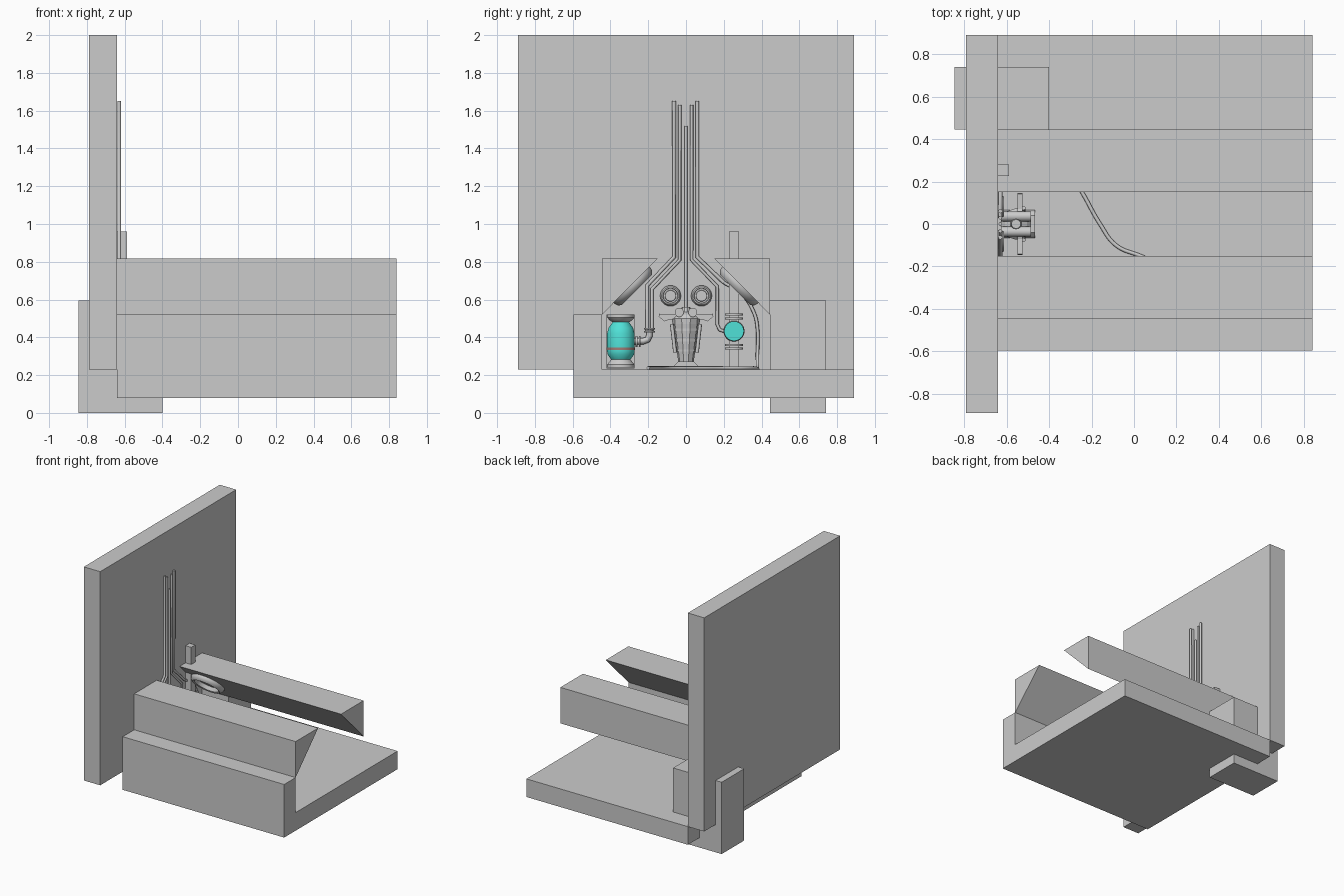
import bpy, bmesh, math
from mathutils import Vector, Matrix

if "Cube" in bpy.data.objects:
    bpy.data.objects.remove(bpy.data.objects["Cube"])


def material(name, rgb):
    m = bpy.data.materials.new(name)
    m.diffuse_color = (*rgb, 1)
    m.use_nodes = True
    m.node_tree.nodes["Principled BSDF"].inputs["Base Color"].default_value = m.diffuse_color
    return m


CYAN = material("cyan", (0.08, 0.75, 0.68))
BROWN = material("strap_brown", (0.35, 0.2, 0.18))


def finish(name, bm, mat=None, smooth=False):
    bmesh.ops.recalc_face_normals(bm, faces=bm.faces)
    me = bpy.data.meshes.new(name)
    bm.to_mesh(me)
    bm.free()
    ob = bpy.data.objects.new(name, me)
    bpy.context.collection.objects.link(ob)
    if mat:
        me.materials.append(mat)
    if smooth:
        bpy.ops.object.select_all(action='DESELECT')
        ob.select_set(True)
        bpy.context.view_layer.objects.active = ob
        bpy.ops.object.shade_smooth_by_angle(angle=math.radians(35))
    return ob


def prism(name, profile, x0, x1, mat=None):
    """Extrude a (y, z) outline along x."""
    bm = bmesh.new()
    f = bm.faces.new([bm.verts.new((x0, y, z)) for y, z in profile])
    ext = bmesh.ops.extrude_face_region(bm, geom=[f])
    bmesh.ops.translate(bm, vec=(x1 - x0, 0, 0),
                        verts=[v for v in ext['geom'] if isinstance(v, bmesh.types.BMVert)])
    return finish(name, bm, mat)


def box(name, x0, x1, y0, y1, z0, z1, mat=None):
    return prism(name, [(y0, z0), (y1, z0), (y1, z1), (y0, z1)], x0, x1, mat)


def lathe(name, profile, loc, axis=(0, 0, 1), sides=32, mat=None, smooth=True):
    """Spin a (radius, height) profile around an axis."""
    bm = bmesh.new()
    rings = []
    for r, h in profile:
        rings.append([bm.verts.new((r * math.cos(a), r * math.sin(a), h))
                      for a in [(i + .5) * math.tau / sides for i in range(sides)]])
    for a, b in zip(rings, rings[1:]):
        for i in range(sides):
            j = (i + 1) % sides
            bm.faces.new((a[i], a[j], b[j], b[i]))
    bm.faces.new(rings[0])
    bm.faces.new(rings[-1])
    q = Vector(axis).to_track_quat('Z', 'Y').to_matrix().to_4x4()
    bm.transform(Matrix.Translation(loc) @ q)
    return finish(name, bm, mat, smooth)


def disc(name, r, h, loc, axis=(0, 0, 1), mat=None, sides=24):
    return lathe(name, [(r, -h / 2), (r, h / 2)], loc, axis, sides, mat)


def pipe(name, pts, r, curved=False):
    cu = bpy.data.curves.new(name, 'CURVE')
    cu.dimensions = '3D'
    cu.bevel_depth, cu.bevel_resolution, cu.use_fill_caps = r, 2, True
    if curved:
        sp = cu.splines.new('BEZIER')
        sp.bezier_points.add(len(pts) - 1)
        for b, p in zip(sp.bezier_points, pts):
            b.co = p
            b.handle_left_type = b.handle_right_type = 'AUTO'
    else:
        sp = cu.splines.new('POLY')
        sp.points.add(len(pts) - 1)
        for b, p in zip(sp.points, pts):
            b.co = (*p, 1)
    ob = bpy.data.objects.new(name, cu)
    bpy.context.collection.objects.link(ob)
    return ob


# Room shell: back wall, floor with raised side, corner block
box("back_wall", -.79, -.64, -.89, .89, .23, 2)
prism("floor", [(-.595, .08), (.89, .08), (.89, .23), (-.445, .23), (-.445, .52), (-.595, .52)], -.64, .84)
box("corner_block", -.845, -.4, .445, .74, 0, .595)

# Sloped ceiling beams, with a ring window on each slope
for s, side in ((-1, "left"), (1, "right")):
    prism(side + "_beam", [(s * .15, .818), (s * .445, .818), (s * .445, .52)], -.64, .84)
    lathe(side + "_ring_window",
          [(.135, -.01), (.135, .012), (.128, .03), (.112, .042), (.098, .036), (.09, .012), (.088, .006)],
          (-.475, s * .29, .68), (0, -s, -1), 40)
    # Wall dials
    lathe(side + "_wall_dial",
          [(.055, 0), (.055, .015), (.047, .027), (.04, .027), (.038, .012), (.03, .012), (.028, .02)],
          (-.64, s * .082, .62), (1, 0, 0))

# Pipes running up the wall
X = -.629
pipe("centre_pipe", [(X, 0, .53), (X, 0, 1.52)], .009)
pipe("left_outer_pipe", [(X, -.063, 1.65), (X, -.063, .825), (X, -.205, .675), (X, -.205, .43)], .01)
pipe("left_inner_pipe", [(X, -.033, 1.63), (X, -.033, .81), (X, -.18, .655), (X, -.18, .43)], .009)
pipe("right_inner_pipe", [(X, .03, 1.63), (X, .03, .81), (X, .165, .67), (X, .165, .47),
                          (X, .178, .44), (X, .21, .43)], .009)
pipe("right_outer_pipe", [(X, .06, 1.65), (X, .06, .825), (X, .2, .69)], .01)

# Cable from the pipe down to and across the floor
pipe("floor_cable", [(X, .2, .69), (X, .29, .635), (-.625, .36, .53), (-.62, .378, .45), (-.61, .378, .3),
                     (-.56, .378, .24), (-.38, .36, .238), (-.245, .15, .238), (-.16, 0, .238),
                     (-.085, -.1, .238), (.03, -.15, .238), (.16, -.2, .238)], .009, True)

# Cyan tank on flared grey ends with a strap
T = (-.56, -.345, 0)
lathe("tank_base", [(.074, .24), (.074, .255), (.05, .285), (.05, .3)], T, sides=16)
lathe("tank_body", [(.05, .28), (.072, .31), (.074, .33), (.074, .42), (.066, .45), (.045, .48)], T, sides=16, mat=CYAN)
lathe("tank_cap", [(.045, .48), (.06, .49), (.074, .505), (.074, .52)], T, sides=16)
lathe("tank_strap", [(.077, .333), (.077, .345)], T, sides=16, mat=BROWN)
box("tank_back_plate", -.64, -.625, -.42, -.272, .235, .52)

# Tank outlet pipe with flanges
pipe("tank_outlet", [(-.615, -.29, .38), (-.615, -.225, .38), (-.615, -.203, .388),
                     (-.615, -.193, .41), (-.615, -.193, .44)], .017)
for y in (-.262, -.245):
    disc("outlet_flange", .028, .009, (-.615, y, .38), (0, 1, 0))
for z in (.43, .445):
    disc("riser_flange", .03, .009, (-.615, -.193, z))

# Thick column with flanges and a round cyan gauge
box("column", -.64, -.588, .227, .281, .23, .96)
for z in (.34, .36, .5, .52):
    disc("column_flange", .048, .01, (-.612, .254, z))
lathe("gauge_housing", [(.056, 0), (.056, .05), (.05, .06)], (-.64, .254, .433), (1, 0, 0))
disc("gauge_face", .052, .015, (-.573, .254, .433), (1, 0, 0), CYAN, 32)

# Central urn-shaped unit: foot, tapered body, wings, clips
C = (-.555, 0, 0)
prism("urn_foot", [(-.066, .235), (.066, .235), (.06, .252), (.04, .272), (-.04, .272), (-.06, .252)], -.63, -.465)
lathe("urn_body", [(.04, .265), (.045, .3), (.058, .38), (.072, .47), (.074, .5), (.055, .52),
                   (.028, .535), (.022, .56)], C, sides=10, smooth=False)
box("urn_wall_mount", -.64, -.6, -.035, .035, .3, .5)
for z, r in ((.33, .055), (.385, .063), (.44, .071)):
    disc("urn_band", r, .012, (C[0], 0, z), sides=10)
for s, side in ((-1, "left"), (1, "right")):
    prism(side + "_urn_wing", [(s * y, z) for y, z in
          ((.04, .53), (.07, .52), (.142, .525), (.145, .51), (.115, .485), (.1, .49), (.05, .5))], -.548, -.525)
    disc(side + "_urn_knob", .024, .14, (C[0], s * .036, .532), (1, 0, 0), sides=16)
    pipe(side + "_urn_clip", [(-.52, s * .058, .32), (-.52, s * .075, .47)], .01)
